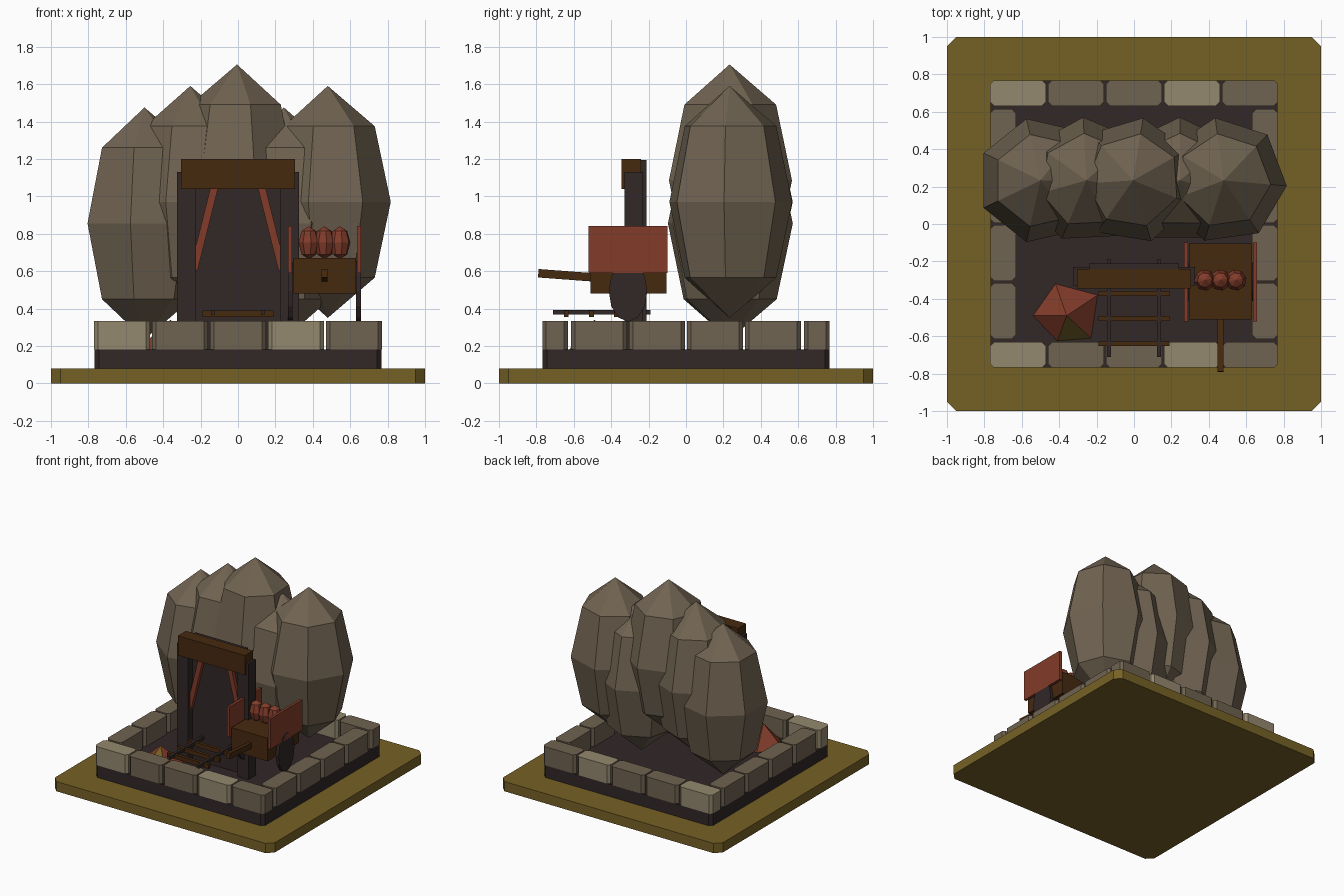
import bpy, bmesh, math
from mathutils import Matrix, Vector

if "Cube" in bpy.data.objects:
    bpy.data.objects.remove(bpy.data.objects["Cube"])


def material(name, rgb):
    m = bpy.data.materials.new(name)
    lin = [((c / 255 + 0.055) / 1.055) ** 2.4 for c in rgb]
    m.diffuse_color = (*lin, 1)
    m.use_nodes = True
    m.node_tree.nodes["Principled BSDF"].inputs["Base Color"].default_value = m.diffuse_color
    return m


OLIVE = material("olive ground", (118, 97, 37))
DARK = material("dark timber", (50, 39, 39))
STONE = material("grey brown stone", (112, 99, 81))
PALE = material("pale stone", (148, 136, 111))
BROWN = material("brown wood", (70, 41, 15))
RED = material("rust red", (130, 60, 42))


def finish(name, bm, *mats):
    bmesh.ops.recalc_face_normals(bm, faces=bm.faces)
    me = bpy.data.meshes.new(name)
    bm.to_mesh(me)
    bm.free()
    for m in mats:
        me.materials.append(m)
    ob = bpy.data.objects.new(name, me)
    bpy.context.collection.objects.link(ob)
    return ob


def block(name, mat, x, y, z, chamfer=0.0, tilt=None):
    """Box from (min, max) ranges, with chamfered upright edges and optional (angle, axis) tilt."""
    bm = bmesh.new()
    size = Vector((x[1] - x[0], y[1] - y[0], z[1] - z[0]))
    mid = Vector((x[0] + x[1], y[0] + y[1], z[0] + z[1])) / 2
    bmesh.ops.create_cube(bm, size=1, matrix=Matrix.Diagonal((*size, 1)))
    if chamfer:
        upright = [e for e in bm.edges
                   if abs(e.verts[0].co.z - e.verts[1].co.z) > size.z / 2]
        bmesh.ops.bevel(bm, geom=upright, offset=chamfer, segments=1, affect='EDGES')
    if tilt:
        bm.transform(Matrix.Rotation(tilt[0], 4, tilt[1]))
    bm.transform(Matrix.Translation(mid))
    return finish(name, bm, mat)


def lump(name, mat, centre, profile, sides, turn):
    """Faceted boulder: rings of (radius, height) closed by a point at each end."""
    bm = bmesh.new()
    rings = []
    for r, h in profile:
        n = sides if r else 1
        rings.append([bm.verts.new((centre[0] + r * math.cos(turn + i * math.tau / sides),
                                    centre[1] + r * math.sin(turn + i * math.tau / sides),
                                    centre[2] + h)) for i in range(n)])
    for a, b in zip(rings, rings[1:]):
        for i in range(sides):
            j = (i + 1) % sides
            quad = [a[i % len(a)], a[j % len(a)], b[j % len(b)], b[i % len(b)]]
            bm.faces.new(list(dict.fromkeys(quad)))
    return finish(name, bm, mat)


# ground plate and dark foundation
block("ground_plate", OLIVE, (-1, 1), (-1, 1), (0, 0.08), 0.05)
block("foundation", DARK, (-0.767, 0.767), (-0.767, 0.767), (0.08, 0.18), 0.025)

# kerb stones around the edge
STONE_Z = (0.18, 0.333)
for side, label in ((-1, "front"), (1, "back")):
    for i in range(5):
        c = (i - 2) * 0.31
        block(f"{label}_kerb_stone_{i + 1}", PALE if i in (0, 3) else STONE,
              (c - 0.149, c + 0.149), (side * 0.7 - 0.068, side * 0.7 + 0.068), STONE_Z, 0.02)
for side, label in ((-1, "left"), (1, "right")):
    for i in range(4):
        c = (i - 1.5) * 0.31
        block(f"{label}_kerb_stone_{i + 1}", STONE,
              (side * 0.7 - 0.068, side * 0.7 + 0.068), (c - 0.149, c + 0.149), STONE_Z, 0.02)

# row of faceted boulders forming the cliff
BOULDER = [(0, -0.62), (0.252, -0.405), (0.338, 0), (0.252, 0.405), (0, 0.62)]
for i, (x, z, turn) in enumerate([(-0.5, 0.855, 0), (-0.255, 0.97, -10), (-0.005, 1.085, -22),
                                  (0.245, 0.855, -13), (0.48, 0.97, -5)]):
    lump(f"boulder_{i + 1}", STONE, (x, 0.233, z), BOULDER, 7, math.radians(turn))

# mine entrance: dark opening, posts, lintel and slanted braces
block("dark_opening", DARK, (-0.24, 0.24), (-0.27, -0.21), (0.18, 1.195))
block("lintel", BROWN, (-0.305, 0.305), (-0.345, -0.24), (1.04, 1.2))
for s, label in ((-1, "left"), (1, "right")):
    xs = sorted((s * 0.225, s * 0.325))
    block(f"{label}_post", DARK, xs, (-0.33, -0.23), (0.18, 1.13))
    block(f"{label}_brace", RED, (s * 0.178 - 0.02, s * 0.178 + 0.02), (-0.3, -0.265),
          (0.6, 1.08), tilt=(-s * math.atan2(0.11, 0.44), 'Y'))

# rail track
for s, label in ((-1, "left"), (1, "right")):
    block(f"{label}_rail", DARK, (s * 0.133 - 0.011, s * 0.133 + 0.011),
          (-0.71, -0.19), (0.367, 0.393))
for i, y in enumerate((-0.64, -0.505, -0.372)):
    block(f"track_sleeper_{i + 1}", BROWN, (-0.19, 0.19), (y - 0.013, y + 0.013), (0.355, 0.389))

# cart: body, side boards, wheels, handle, load
CART_X = 0.462
block("cart_body", BROWN, (CART_X - 0.165, CART_X + 0.165), (-0.51, -0.105), (0.48, 0.67))
for s, label in ((-1, "left"), (1, "right")):
    c = CART_X + s * 0.185
    block(f"cart_{label}_board", RED, (c - 0.011, c + 0.011), (-0.52, -0.1), (0.59, 0.84))
    bm = bmesh.new()
    bmesh.ops.create_cone(bm, cap_ends=True, segments=12, radius1=1, radius2=1, depth=0.026)
    bm.transform(Matrix.Translation((CART_X + s * 0.183, -0.31, 0.492))
                 @ Matrix.Diagonal((1, 0.103, 0.162, 1)) @ Matrix.Rotation(math.pi / 2, 4, 'Y'))
    finish(f"cart_{label}_wheel", bm, DARK)
block("cart_handle", BROWN, (CART_X - 0.016, CART_X + 0.016), (-0.79, -0.49),
      (0.555, 0.6), tilt=(-0.075, 'X'))
ORE = [(0, -0.088), (0.04, -0.062), (0.057, 0), (0.04, 0.062), (0, 0.088)]
for i in range(3):
    lump(f"cart_ore_{i + 1}", RED, (CART_X + (i - 1) * 0.083, -0.3, 0.752), ORE, 8, 0.2)

# five-sided ore heap with one golden face towards the front
bm = bmesh.new()
tip = bm.verts.new((-0.36, -0.49, 0.34))
foot = [bm.verts.new((x, y, 0.18)) for x, y in
        ((-0.41, -0.625), (-0.23, -0.61), (-0.195, -0.38), (-0.42, -0.32), (-0.54, -0.49))]
bm.faces.new(foot)
for i in range(5):
    bm.faces.new((foot[i], foot[(i + 1) % 5], tip)).material_index = int(i == 0)
finish("ore_heap", bm, RED, OLIVE)
